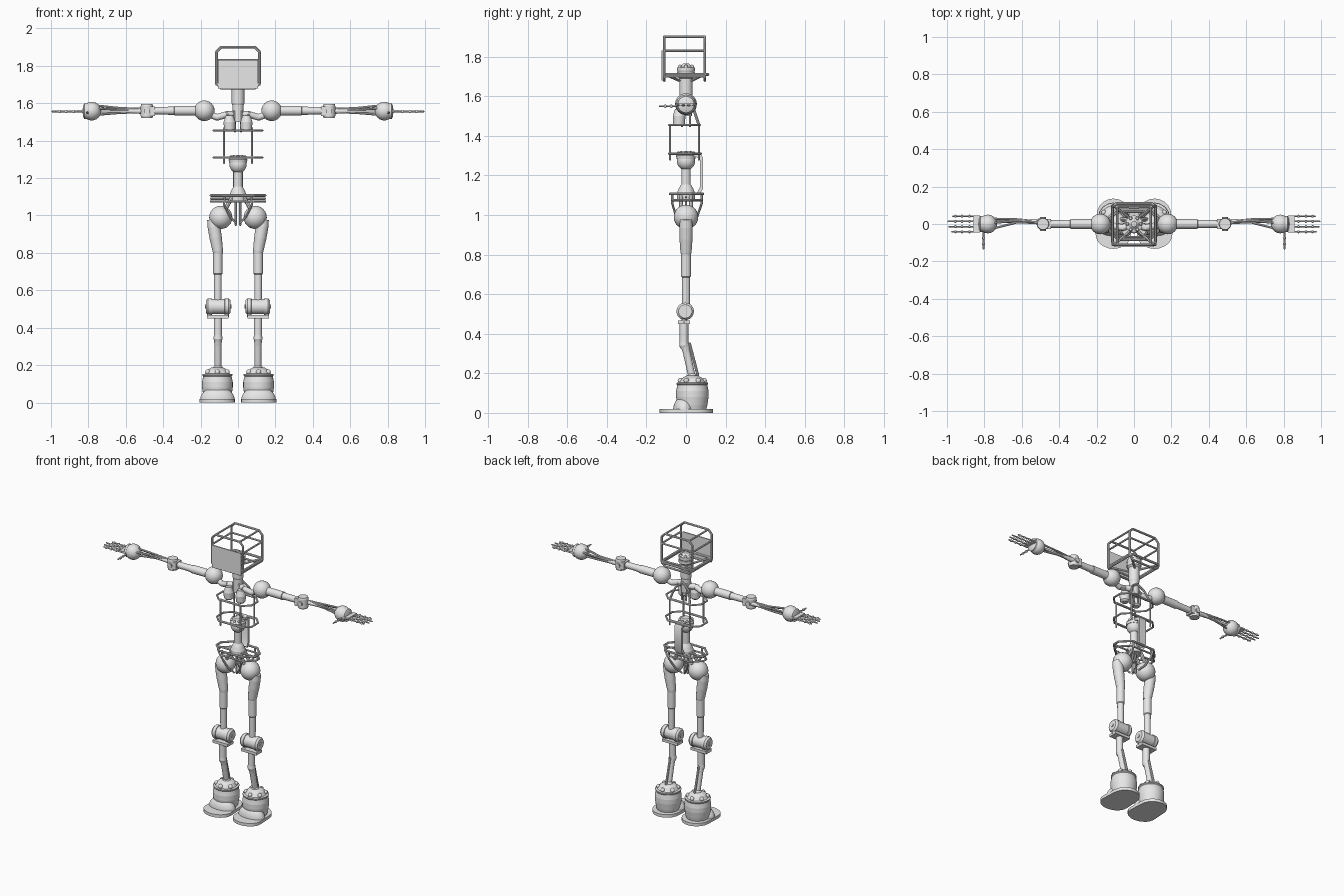
import bpy, bmesh, math
from mathutils import Matrix, Vector

cube = bpy.data.objects.get("Cube")
if cube:
    bpy.data.objects.remove(cube)

GREY = (.8, .8, .8, 1)
metal = bpy.data.materials.new("plain grey metal")
metal.use_nodes = True
metal.diffuse_color = GREY
metal.node_tree.nodes["Principled BSDF"].inputs["Base Color"].default_value = GREY


def finish(name, bm, mirror):
    """Turn a bmesh into a named object, optionally mirrored across x."""
    mesh = bpy.data.meshes.new(name)
    bm.to_mesh(mesh)
    bm.free()
    mesh.materials.append(metal)
    for polygon in mesh.polygons:
        polygon.use_smooth = True
    mesh.set_sharp_from_angle(angle=math.radians(35))
    part = bpy.data.objects.new(name, mesh)
    bpy.context.scene.collection.objects.link(part)
    if mirror:
        part.modifiers.new("mirror", "MIRROR").use_clip = False
    return part


def add_segment(bm, start, end, r1, r2, sides):
    start, end = Vector(start), Vector(end)
    axis = end - start
    turn = Vector((0, 0, 1)).rotation_difference(axis).to_matrix().to_4x4()
    bmesh.ops.create_cone(bm, cap_ends=True, segments=sides, radius1=r1, radius2=r2,
                          depth=axis.length, matrix=Matrix.Translation((start + end) / 2) @ turn)


def add_ball(bm, centre, radius, sides=24):
    bmesh.ops.create_uvsphere(bm, u_segments=sides, v_segments=sides // 2, radius=radius,
                              matrix=Matrix.Translation(centre))


def rods(name, paths, radius, mirror=False, closed=False, sides=8):
    """Bent rods with rounded joints."""
    bm = bmesh.new()
    for path in paths:
        ends = path[1:] + path[:1] if closed else path[1:]
        for start, end in zip(path, ends):
            add_segment(bm, start, end, radius, radius, sides)
        for point in path:
            add_ball(bm, point, radius, 8)
    return finish(name, bm, mirror)


def turned(name, origin, axis, profile, mirror=False, sides=24):
    """Round part from (distance along axis, radius) pairs."""
    bm = bmesh.new()
    origin, axis = Vector(origin), Vector(axis).normalized()
    for (h1, r1), (h2, r2) in zip(profile, profile[1:]):
        add_segment(bm, origin + axis * h1, origin + axis * h2, r1, r2, sides)
    return finish(name, bm, mirror)


def balls(name, centres, radius, mirror=False, sides=24):
    bm = bmesh.new()
    for centre in centres:
        add_ball(bm, centre, radius, sides)
    return finish(name, bm, mirror)


def box(name, centre, size, mirror=False):
    bm = bmesh.new()
    bmesh.ops.create_cube(bm, size=1, matrix=Matrix.Translation(centre) @ Matrix.Diagonal((*size, 1)))
    return finish(name, bm, mirror)


def slab(name, outline, thickness, mirror=False):
    """Extrude a flat outline along a vector."""
    bm = bmesh.new()
    face = bm.faces.new([bm.verts.new(point) for point in outline])
    result = bmesh.ops.extrude_face_region(bm, geom=[face], use_keep_orig=True)
    moved = [item for item in result["geom"] if isinstance(item, bmesh.types.BMVert)]
    bmesh.ops.translate(bm, verts=moved, vec=thickness)
    bmesh.ops.recalc_face_normals(bm, faces=bm.faces)
    return finish(name, bm, mirror)


def chamfered(half, low, high, cut):
    """Corner points of a rectangle with cut corners."""
    right = [(half - cut, low), (half, low + cut), (half, high - cut), (half - cut, high)]
    return right + [(-a, b) for a, b in reversed(right)]


def level_ring(name, half, front, back, z, radius, cut=.045):
    rods(name, [[(x, y, z) for x, y in chamfered(half, front, back, cut)]], radius, closed=True)


UP, SIDE, AHEAD = (0, 0, 1), (1, 0, 0), (0, -1, 0)
FRONT, BACK = -.11, .095

# Head cage, screen and neck
for label, y in (("front", FRONT), ("back", BACK)):
    rods(f"head_{label}_frame", [[(x, y, z) for x, z in chamfered(.115, 1.68, 1.9, .025)]],
         .007, closed=True)
rods("head_side_bars", [[(x, FRONT, z), (x, BACK, z)]
                        for x, z in ((.09, 1.9), (.115, 1.83), (.115, 1.7))], .006, mirror=True)
rods("head_back_bar", [[(-.115, BACK, 1.83), (.115, BACK, 1.83)]], .006)
level_ring("head_base_ring", .115, -.115, .11, 1.71, .008, .02)
box("screen", (0, -.119, 1.755), (.215, .008, .15))
rods("head_braces", [[(.02, y, 1.68), (.1, y * 3, 1.71)] for y in (-.035, .03)], .007, mirror=True)
turned("neck", (0, 0, 1.5), UP, [(0, .03), (.09, .03), (.1, .034), (.19, .034), (.2, .045), (.22, .045)])
turned("head_joint", (0, 0, 1.71), UP, [(0, .038), (.02, .045), (.035, .045), (.04, .03), (.055, .015)])
balls("head_joint_bolts", [(.035 * math.cos(a), .035 * math.sin(a), 1.75)
                           for a in (math.tau * i / 6 for i in range(6))], .01, sides=10)

# Chest frame and collarbones
level_ring("upper_rib_ring", .13, -.085, .07, 1.455, .006)
level_ring("lower_rib_ring", .13, -.085, .075, 1.31, .006)
rods("rib_posts", [[(.075, y, 1.28), (.075, y, 1.455)] for y in (-.08, .065)], .005, mirror=True)
rods("rib_cross_bars", [[(-.075, y, z), (.075, y, z)]
                        for y in (-.08, .065) for z in (1.31, 1.455)], .006)
turned("chest_pod", (.045, -.035, 1.45), UP, [(0, .02), (.01, .03), (.05, .032), (.085, .02)], True)
rods("collarbone", [[(.02, 0, 1.54), (.06, -.02, 1.54), (.11, -.01, 1.525), (.18, 0, 1.55)]],
     .018, True, sides=12)
rods("chest_rods", [[(.015, y, 1.45), (.02, y, 1.56)] for y in (-.02, .02)], .006, True)
rods("chest_back_arch", [[(.075, .065, 1.455), (.05, .04, 1.53), (0, .03, 1.57)]], .007, True)

# Arms
balls("shoulder_ball", [(.18, 0, 1.56)], .055, True)
turned("upper_arm", (.21, 0, 1.56), SIDE,
       [(0, .03), (.02, .026), (.13, .026), (.131, .022), (.24, .02)], True)
turned("elbow_hinge", (.487, 0, 1.522), UP, [(0, .03), (.01, .033), (.064, .033), (.074, .03)], True)
box("elbow_block", (.468, 0, 1.558), (.05, .054, .05), True)
turned("elbow_bolt", (.487, -.038, 1.558), (0, 1, 0), [(0, .016), (.076, .016)], True, 12)
rods("forearm_rods", [[(.5, .012, 1.56 + dz / 3), (.63, .016 + dy / 3, 1.56 + dz / 2),
                       (.76, dy, 1.56 + dz)]
                      for dy, dz in ((.028, .012), (-.026, .012), (.005, .028), (.005, -.022))],
     .006, True)
turned("forearm_core", (.5, .013, 1.558), SIDE, [(0, .016), (.06, .012), (.12, .008), (.25, .007)], True, 12)
balls("wrist_ball", [(.782, 0, 1.558)], .05, True)
turned("wrist_disc", (.81, 0, 1.558), SIDE, [(0, .042), (.012, .042), (.02, .025)], True)
box("palm_plate", (.84, 0, 1.558), (.035, .09, .012), True)

# Fingers with bead knuckles, and the thumb
fingers = []
for row, reach in ((.042, .975), (.014, 1), (-.014, .995), (-.042, .98)):
    fingers.append([(x, row, 1.556) for x in (.83, .88, .92, .955, reach - .007)])
rods("finger_bones", fingers, .0045, True)
balls("finger_knuckles", [joint for finger in fingers for joint in finger[1:-1]], .0085, True, 10)
thumb = [(.805, y, 1.55) for y in (-.04, -.075, -.105, -.132)]
rods("thumb_bones", [thumb], .0045, True)
balls("thumb_knuckles", thumb[1:-1], .0085, True, 10)

# Waist and spine
balls("waist_ball", [(0, 0, 1.272)], .046)
turned("waist_cap", (0, 0, 1.282), UP, [(0, .048), (.018, .05), (.025, .04), (.042, .025)])
balls("waist_bolts", [(.038 * math.cos(a), .038 * math.sin(a), 1.312)
                      for a in (math.tau * i / 8 for i in range(8))], .009, sides=10)
turned("spine_column", (0, 0, 1.08), UP,
       [(0, .045), (.03, .046), (.055, .036), (.075, .024), (.17, .024)])
profile = [(.03, 1.31), (.07, 1.315), (.085, 1.29), (.085, 1.13), (.065, 1.1),
           (.055, 1.11), (.07, 1.14), (.07, 1.285), (.03, 1.3)]
slab("back_plate", [(-.027, y, z) for y, z in profile], (.054, 0, 0))

# Pelvis
level_ring("upper_pelvis_ring", .145, -.08, .085, 1.107, .007, .06)
level_ring("lower_pelvis_ring", .145, -.07, .08, 1.075, .006, .06)
rods("pelvis_hangers", [[(.07, y, 1.105), (.075, y, 1.06), (.04, y * .7, .99), (.01, y * .4, .96)]
                        for y in (-.07, .08)], .006, True)
rods("pelvis_struts", [[(.03, y, 1.1), (.07, y, 1.03)] for y in (-.025, .025)], .011, True)
rods("pelvis_cross", [[(.03, 0, 1.09), (.145, 0, 1.09)], [(.012, 0, 1.1), (.012, 0, .95)]], .006, True)

# Legs
balls("hip_ball", [(.092, 0, .99)], .062, True)
turned("upper_thigh", (.135, 0, .98), (-.16, 0, -1),
       [(0, .03), (.04, .034), (.1, .033), (.17, .028), (.19, .024)], True)
turned("lower_thigh", (.108, 0, .82), UP, [(0, .025), (-.13, .025), (-.135, .021), (-.29, .02)], True)
turned("knee_barrel", (.04, -.004, .513), SIDE,
       [(0, .034), (.012, .044), (.03, .044), (.032, .04), (.098, .04), (.1, .044),
        (.12, .044), (.132, .034)], True)
turned("knee_bolt", (.036, -.004, .513), SIDE, [(0, .011), (.14, .011)], True, 12)
box("knee_bracket", (.107, -.01, .458), (.115, .06, .018), True)
rods("knee_links", [[(x, -.01, .46), (x, -.01, .515)] for x in (.06, .155)], .012, True)
turned("upper_shin", (.107, -.01, .46), UP, [(0, .022), (-.1, .022), (-.12, .024), (-.135, .018)], True)
turned("lower_shin", (.107, -.006, .345), (0, .036, -.16), [(0, .022), (.04, .019), (.17, .018)], True)
rods("calf_strut", [[(.107, .018, .35), (.107, .06, .19)]], .007, True)

# Feet
FOOT = (.11, .032, 0)
turned("boot", FOOT, UP, [(.015, .07), (.04, .076), (.08, .082), (.11, .082), (.14, .076),
                          (.145, .08), (.152, .08), (.154, .066), (.175, .052), (.188, .03)], True, 32)
balls("ankle_bolts", [(FOOT[0] + .06 * math.cos(a), FOOT[1] + .06 * math.sin(a), .163)
                      for a in (math.tau * (i + .5) / 6 for i in range(6))], .014, True, 12)
balls("ankle_ball", [(.107, .03, .18)], .026, True, 16)
heel = [(.11 + .09 * math.cos(a), .046 + .09 * math.sin(a), 0)
        for a in (math.pi * i / 10 for i in range(11))]
toe = [(.11 + .095 * math.cos(a), -.055 + .078 * math.sin(a), 0)
       for a in (math.pi * (1 + i / 10) for i in range(11))]
slab("sole", heel + toe, (0, 0, .02), True)
bm = bmesh.new()
bmesh.ops.create_uvsphere(bm, u_segments=32, v_segments=16, radius=1, matrix=Matrix.Translation(
    (.11, -.01, .015)) @ Matrix.Diagonal((.092, .055, .07, 1)))
bmesh.ops.bisect_plane(bm, geom=bm.verts[:] + bm.edges[:] + bm.faces[:], plane_co=(0, 0, .015),
                       plane_no=UP, clear_inner=True)
finish("toe_cap", bm, True)
